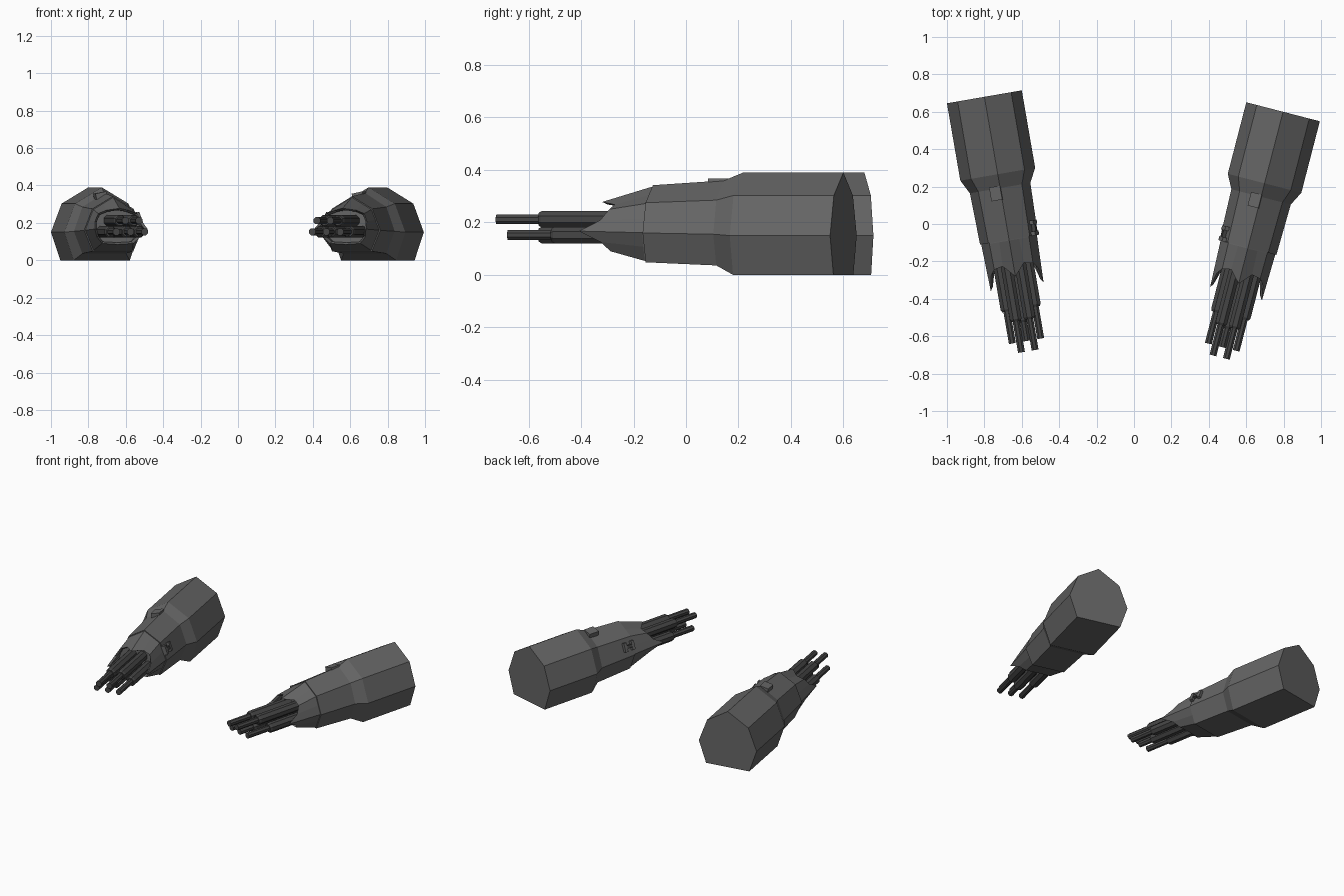
import bpy, bmesh, math
from mathutils import Matrix, Vector

if "Cube" in bpy.data.objects:
    bpy.data.objects.remove(bpy.data.objects["Cube"])

# Half cross-section of the seven-sided rear casing: (x, z), apex to bottom
REAR = [(0, .39), (.145, .303), (.203, .15), (.152, 0)]
WAIST = [(0, .36), (.118, .285), (.164, .155), (.118, .036)]
COLLAR = [(0, .342), (.112, .275), (.157, .16), (.11, .048)]


def material(name, v):
    m = bpy.data.materials.new(name)
    m.diffuse_color = (v, v, v, 1)
    m.use_nodes = True
    m.node_tree.nodes["Principled BSDF"].inputs["Base Color"].default_value = m.diffuse_color
    return m


BODY = material("dark_grey", .13)
METAL = material("gunmetal", .06)


def mirrored(half, y):
    """Full ring from a half section, at depth y (number or one per point)."""
    ys = y if isinstance(y, list) else [y] * len(half)
    pts = [(x, yy, z) for (x, z), yy in zip(half, ys)]
    return pts + [(-x, yy, z) for x, yy, z in reversed(pts) if x > 1e-6]


def scaled(half, k, c=.185):
    return [(x * k, c + (z - c) * k) for x, z in half]


def with_midpoints(half):
    out = []
    for a, b in zip(half, half[1:]):
        out += [a, ((a[0] + b[0]) / 2, (a[1] + b[1]) / 2)]
    return out + [half[-1], (0, half[-1][1])]


def finish(bm, name, mat, place):
    bmesh.ops.recalc_face_normals(bm, faces=bm.faces)
    me = bpy.data.meshes.new(name)
    bm.to_mesh(me)
    bm.free()
    ob = bpy.data.objects.new(name, me)
    bpy.context.collection.objects.link(ob)
    me.materials.append(mat)
    ob.matrix_world = place
    return ob


def loft(name, rings, mat, place):
    bm = bmesh.new()
    loops = [[bm.verts.new(p) for p in r] for r in rings]
    n = len(loops[0])
    for a, b in zip(loops, loops[1:]):
        for i in range(n):
            j = (i + 1) % n
            bm.faces.new((a[i], a[j], b[j], b[i]))
    bm.faces.new(loops[0])
    bm.faces.new(loops[-1])
    return finish(bm, name, mat, place)


def box(name, centre, size, tilt, mat, place):
    bm = bmesh.new()
    m = (Matrix.Translation(centre) @ Matrix.Rotation(tilt, 4, 'Y')
         @ Matrix.Diagonal((*size, 1)))
    bmesh.ops.create_cube(bm, size=1, matrix=m)
    return finish(bm, name, mat, place)


def barrel(name, x, z, step, tip, place):
    """Thick sleeve stepping down to a thin muzzle, eight sides."""
    def ring(y, r):
        return [(x + r * math.cos(a), y, z + r * math.sin(a))
                for a in (math.tau * (i + .5) / 8 for i in range(8))]
    loft(name, [ring(-.42, .034), ring(-step, .034), ring(-step - .012, .027),
                ring(-step - .012, .02), ring(-tip, .02)], METAL, place)


def gun_arm(tag, rear_x, rear_y, length, degrees, inner):
    rot = Matrix.Rotation(math.radians(degrees), 4, 'Z')
    place = Matrix.Translation(Vector((rear_x, rear_y, 0)) - rot @ Vector((0, length, 0))) @ rot

    # Rear casing, waist and forearm
    loft(tag + "_casing", [mirrored(REAR, length), mirrored(REAR, 0),
                           mirrored(WAIST, -.075), mirrored(COLLAR, -.355)], BODY, place)

    # Front shroud with pointed petals, recessed inside
    base = with_midpoints(scaled(COLLAR, .96))
    lip = [(0, .278), (.058, .268), (.105, .25), (.128, .208), (.143, .167),
           (.118, .125), (.085, .09), (0, .085)]
    depth = [-.555, -.49, -.5, -.53, -.61, -.53, -.5, -.49]

    def ring(half, y):
        ys = y if isinstance(y, list) else [y] * len(half)
        r = [(x, yy, z) for (x, z), yy in zip(half, ys)]
        return r + [(-x, yy, z) for x, yy, z in reversed(r[1:-1])]
    inside = scaled(lip, .9)
    loft(tag + "_shroud", [ring(base, -.34), ring(base, -.36), ring(lip, depth),
                           ring(inside, [d + .02 for d in depth]), ring(inside, -.46)], BODY, place)

    # Barrel cluster: two above, three below
    for i, x in enumerate((-.037, .037)):
        barrel(f"{tag}_upper_barrel_{i}", x, .212, .78, .96, place)
    for i, x in enumerate((-.077, 0, .077)):
        barrel(f"{tag}_lower_barrel_{i}", x, .152, .72 if x else .79, .905, place)

    # Top sight block and inner side clip
    box(tag + "_top_block", (-.025, -.1, .345), (.06, .075, .035), math.radians(-12), BODY, place)
    for dy in (-.03, .03):
        box(tag + "_side_clip", (inner * .14, -.315 + dy, .225), (.028, .022, .06),
            inner * math.radians(-20), BODY, place)
    box(tag + "_clip_bar", (inner * .143, -.315, .225), (.02, .06, .02),
        inner * math.radians(-20), METAL, place)


gun_arm("left_arm", -.8, .68, .42, 9.8, 1)
gun_arm("right_arm", .797, .6, .395, -14.5, -1)
